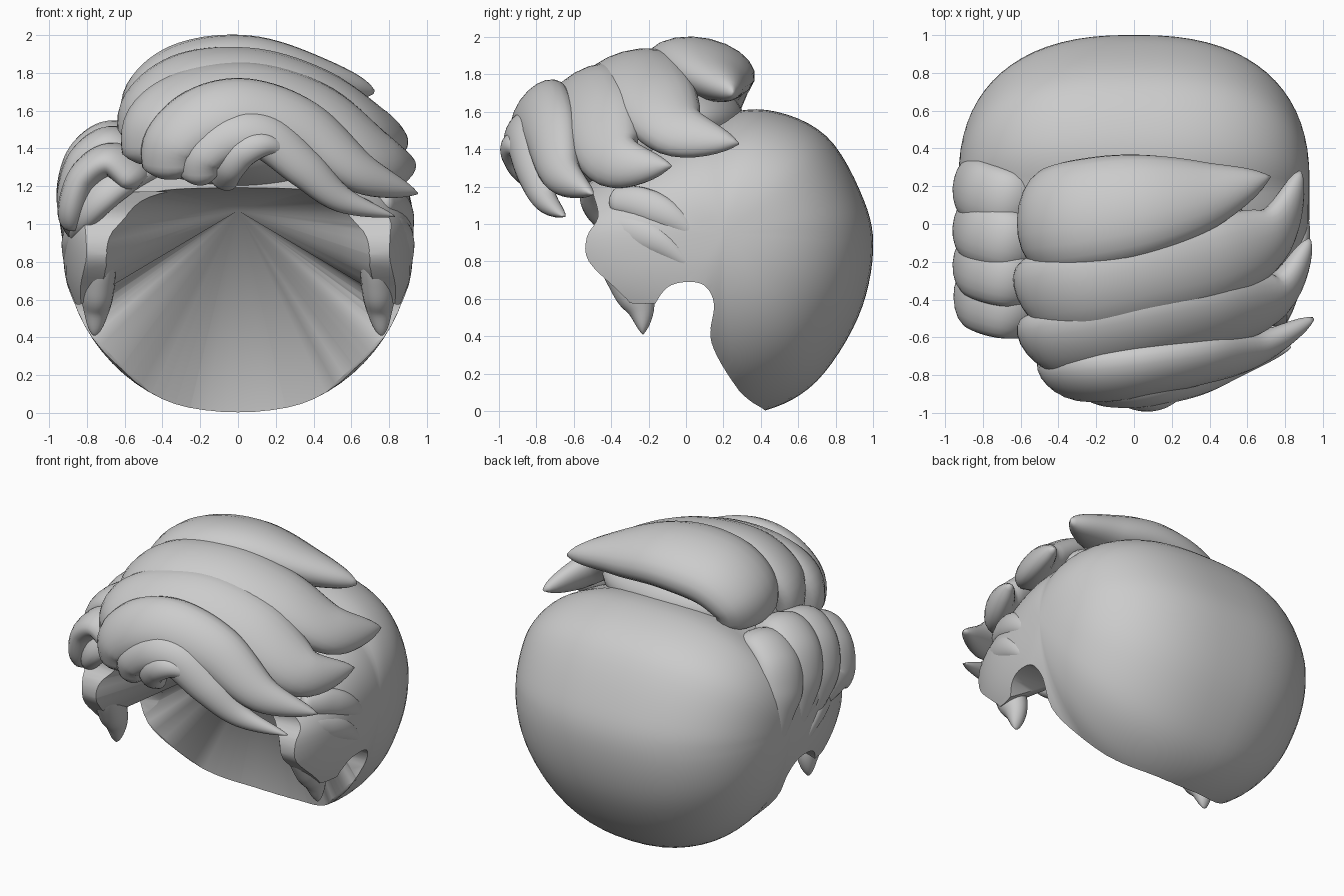
import bpy, bmesh, math
from mathutils import Vector
from mathutils.geometry import interpolate_bezier

if "Cube" in bpy.data.objects:
    bpy.data.objects.remove(bpy.data.objects["Cube"])

grey = bpy.data.materials.new("hair grey")
grey.diffuse_color = (0.6, 0.6, 0.6, 1)
grey.use_nodes = True
grey.node_tree.nodes["Principled BSDF"].inputs["Base Color"].default_value = grey.diffuse_color


def make(name, bm, angle=50):
    bmesh.ops.recalc_face_normals(bm, faces=bm.faces)
    me = bpy.data.meshes.new(name)
    bm.to_mesh(me)
    bm.free()
    me.materials.append(grey)
    ob = bpy.data.objects.new(name, me)
    bpy.context.collection.objects.link(ob)
    smooth(ob, angle)
    return ob


def smooth(ob, angle):
    bpy.ops.object.select_all(action='DESELECT')
    bpy.context.view_layer.objects.active = ob
    ob.select_set(True)
    bpy.ops.object.shade_smooth_by_angle(angle=math.radians(angle))


def spline(pts, steps=8, closed=False):
    """Smooth curve through the points."""
    p = [Vector(q) for q in pts]
    n = len(p)
    get = (lambda i: p[i % n]) if closed else (lambda i: p[max(0, min(n - 1, i))])
    out = []
    for i in range(n if closed else n - 1):
        a, b, c, d = get(i - 1), get(i), get(i + 1), get(i + 2)
        out += interpolate_bezier(b, b + (c - a) / 6, c - (d - b) / 6, c, steps + 1)[:-1]
    return out if closed else out + [p[-1]]


def bridge(bm, r1, r2):
    n = len(r1)
    for i in range(n):
        bm.faces.new((r1[i], r1[(i + 1) % n], r2[(i + 1) % n], r2[i]))


def strand(name, pts, width, thick, centre, root=0.6, power=1.8, flip=1, sides=20):
    """Tapered lock whose flat side faces away from centre."""
    path = spline([(x * flip, y, z) for x, y, z in pts])
    c = Vector((centre[0] * flip, centre[1], centre[2]))
    bm = bmesh.new()
    rings = []
    n = len(path) - 1
    for i, p in enumerate(path):
        t = i / n
        tan = (path[min(i + 1, n)] - path[max(i - 1, 0)]).normalized()
        out = p - c
        out = (out - tan * out.dot(tan)).normalized()
        side = tan.cross(out)
        grow = root + (1 - root) * math.sin(min(t / 0.4, 1) * math.pi / 2)
        if t < 0.06:
            grow *= 0.5 + 0.5 * t / 0.06
        taper = 1 if t < 0.45 else max(0.02, 1 - ((t - 0.45) / 0.55) ** power)
        k = grow * taper
        ring = []
        for j in range(sides):
            a = 2 * math.pi * j / sides
            ring.append(bm.verts.new(p + side * width * k * math.cos(a)
                                     + out * thick * k ** 0.7 * math.sin(a)))
        rings.append(ring)
    for a, b in zip(rings, rings[1:]):
        bridge(bm, a, b)
    bm.faces.new(rings[0])
    bm.faces.new(rings[-1])
    return make(name, bm, 70)


def blob(name, loc, size):
    bm = bmesh.new()
    bmesh.ops.create_uvsphere(bm, u_segments=32, v_segments=20, radius=1)
    for v in bm.verts:
        v.co = Vector([v.co[i] * size[i] + loc[i] for i in range(3)])
    return make(name, bm)


# Cap: rounded solid swept around the x axis from its side outline
outline = [(0, 1, .85), (0, .95, 1.13), (0, .75, 1.47), (0, .43, 1.61), (0, .1, 1.56),
           (0, -.2, 1.43), (0, -.5, 1.24), (0, -.85, .95), (0, -.75, .5), (0, -.3, .12),
           (0, .15, 0), (0, .43, .005), (0, .7, .16), (0, .92, .5)]
core = Vector((0, .2, .95))
bm = bmesh.new()
rim = spline(outline, 6, True)
M = 36
rings = []
for i in range(1, M):
    s = -math.pi / 2 + math.pi * i / M
    ring = []
    for p in rim:
        d = p - core
        u = d.normalized()
        e = 2 / (2 + 0.9 * max(0, -u.y) + 0.45 * max(0, u.y) + 0.35 * max(0, u.z))
        q = core + d * math.cos(s) ** e
        q.x = 0.93 * math.copysign(abs(math.sin(s)) ** e, s)
        ring.append(bm.verts.new(q))
    rings.append(ring)
for a, b in zip(rings, rings[1:]):
    bridge(bm, a, b)
for ring, x in ((rings[0], -.93), (rings[-1], .93)):
    tip = bm.verts.new((x, core.y, core.z))
    for i in range(len(ring)):
        bm.faces.new((ring[i], ring[(i + 1) % len(ring)], tip))
cap = make("hair_cap", bm)

# Cutter for the hairline with sideburn and ear notch
edge = spline([(0, -.5, 1.17), (0, -.47, 1.04), (0, -.53, .93), (0, -.52, .8), (0, -.36, .64),
               (0, -.29, .56), (0, -.25, .42), (0, -.21, .42), (0, -.17, .56), (0, -.1, .66),
               (0, 0, .69), (0, .1, .67), (0, .15, .57), (0, .13, .4), (0, .19, .25),
               (0, .32, .06), (0, .42, -.05)], 4)
loop = [Vector((0, -1.5, 1.17))] + edge + [Vector((0, .42, -.5)), Vector((0, -1.5, -.5))]
bm = bmesh.new()
sides = [[bm.verts.new((x, p.y, p.z)) for p in loop] for x in (-1.5, 1.5)]
bridge(bm, *sides)
for s in sides:
    bm.faces.new(s)
hairline = make("hairline_cutter", bm)

# Cutter for the hollow, a cone narrowing to a point inside the head
half = [(.2, -.5, 1.18), (.42, -.5, 1.16), (.57, -.5, 1.09), (.65, -.5, .97), (.65, -.45, .8),
        (.69, -.25, .66), (.75, 0, .64), (.78, .13, .5), (.71, .14, .37), (.56, .22, .2),
        (.39, .32, .1), (.16, .41, .035)]
apex = Vector((0, .33, 1.07))
loop = spline(half + [(-x, y, z) for x, y, z in reversed(half)], 3, True)
bm = bmesh.new()
ring = [bm.verts.new(apex + (p - apex) * 2) for p in loop]
ends = [bm.verts.new(apex), bm.verts.new((0, -1.3, -.5))]
for e in ends:
    for i in range(len(ring)):
        bm.faces.new((ring[i], ring[(i + 1) % len(ring)], e))
hollow = make("hollow_cutter", bm)

for cutter in (hairline, hollow):
    mod = cap.modifiers.new("cut", 'BOOLEAN')
    mod.object, mod.operation, mod.solver = cutter, 'DIFFERENCE', 'EXACT'
    bpy.context.view_layer.objects.active = cap
    bpy.ops.object.modifier_apply(modifier="cut")
    bpy.data.objects.remove(cutter)
smooth(cap, 40)

# Swept quiff: locks running from the left parting to tips on the right
blob("quiff_core", (0, -.33, 1.46), (.55, .48, .29))
blob("quiff_base", (.02, -.02, 1.56), (.58, .33, .2))
mid = (0, -.1, 1.15)
strand("quiff_lock_back", [(-.46, 0, 1.5), (-.45, .02, 1.66), (-.27, .05, 1.79), (.05, .1, 1.83),
                           (.4, .16, 1.77), (.72, .25, 1.7)], .3, .17, (0, -.05, 1.2), .75, 2)
strand("quiff_lock_upper", [(-.48, -.4, 1.42), (-.47, -.38, 1.62), (-.25, -.34, 1.77), (.1, -.26, 1.79),
                            (.45, -.18, 1.68), (.74, -.04, 1.5), (.88, .28, 1.43)],
       .25, .13, mid, .75, 3)
strand("quiff_lock_middle", [(-.44, -.64, 1.32), (-.43, -.64, 1.52), (-.22, -.6, 1.64), (.1, -.53, 1.67),
                             (.45, -.46, 1.56), (.76, -.37, 1.34), (.93, -.08, 1.31)],
       .24, .13, mid, .75, 3)
strand("quiff_lock_lower", [(-.36, -.76, 1.25), (-.35, -.8, 1.42), (-.18, -.8, 1.56), (.05, -.77, 1.6),
                            (.35, -.72, 1.5), (.65, -.66, 1.27), (.95, -.5, 1.16)],
       .19, .12, mid, .75, 2.6)
strand("quiff_lock_front", [(-.2, -.82, 1.22), (-.19, -.87, 1.36), (-.03, -.88, 1.47), (.15, -.86, 1.46),
                            (.35, -.82, 1.3), (.55, -.75, 1.13), (.83, -.65, 1.04)],
       .13, .09, mid, .75, 2.2)
strand("quiff_curl", [(-.08, -.75, 1.22), (-.05, -.87, 1.3), (.03, -.92, 1.39), (.16, -.92, 1.42),
                      (.3, -.85, 1.35)], .09, .07, mid, .8)

# Locks folded over the left side of the parting, sweeping back as they fall
blob("side_lock_base", (-.62, -.15, 1.31), (.27, .36, .17))
for k, (y, top, low) in enumerate([(.12, 1.43, .72), (-.09, 1.46, .78), (-.28, 1.43, .85), (-.45, 1.34, .92)]):
    strand(f"side_lock_{k + 1}", [(-.5, y - .02, top - .12), (-.66, y, top), (-.8, y + .04, top - .08),
                                  (-.865, y + .08, top - .24), (-.88, y + .13, 1.04),
                                  (-.87, y + .2, low)],
           .17, .09, (-.45, y, 1.1), .85, 2.2)
# Fringe lock leading into the left temple
strand("left_fringe", [(-.42, -.36, 1.32), (-.58, -.44, 1.26), (-.73, -.46, 1.15), (-.83, -.4, 1.02),
                       (-.87, -.25, .9)], .12, .08, (-.4, -.2, 1), .7)

# Sideburns and combed ridges on both sides
for f, s in ((1, "right"), (-1, "left")):
    strand(f"sideburn_{s}", [(.72, -.36, 1.02), (.73, -.37, .84), (.745, -.29, .66), (.75, -.24, .54),
                             (.76, -.23, .41)], .11, .09, (0, -.2, .8), .8, flip=f)
    for k, (y, z) in enumerate([(-.46, .99), (-.4, 1.13)]):
        strand(f"temple_ridge_{s}_{k + 1}", [(.76, y, z), (.83, y + .15, z - .02), (.885, y + .33, z - .1),
                                             (.89, y + .53, z - .26)], .09, .055, (0, .2, .9), .7, flip=f)
